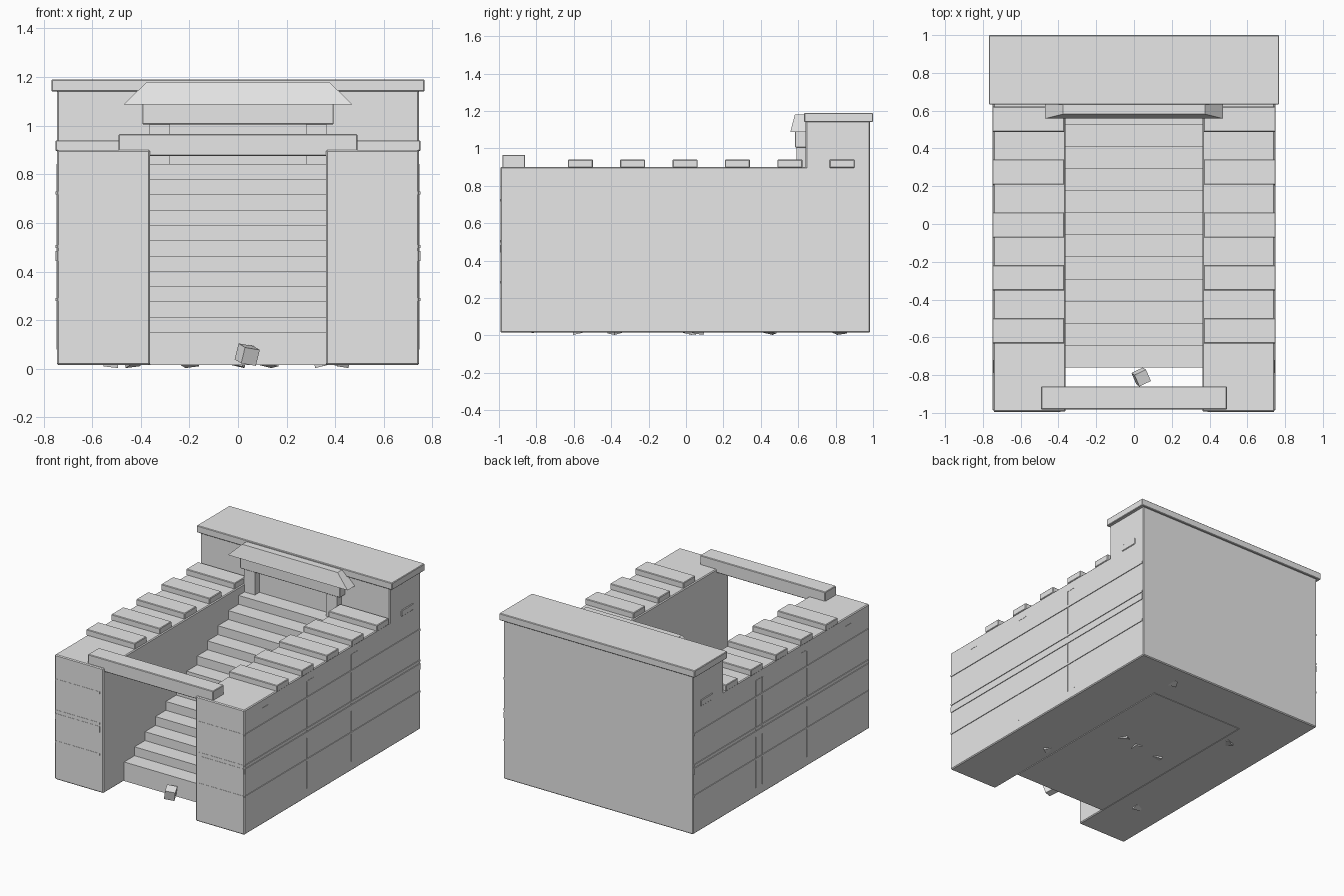
import bpy, bmesh
from mathutils import Euler

if "Cube" in bpy.data.objects:
    bpy.data.objects.remove(bpy.data.objects["Cube"])

stone = bpy.data.materials.new("pale_stone")
stone.diffuse_color = (0.8, 0.8, 0.8, 1)
stone.use_nodes = True
stone.node_tree.nodes["Principled BSDF"].inputs["Base Color"].default_value = stone.diffuse_color


def finish(name, bm, bevel=0):
    me = bpy.data.meshes.new(name)
    bm.to_mesh(me)
    bm.free()
    ob = bpy.data.objects.new(name, me)
    bpy.context.collection.objects.link(ob)
    me.materials.append(stone)
    if bevel:
        m = ob.modifiers.new("bevel", 'BEVEL')
        m.width, m.segments = bevel, 1
    return ob


def box(name, x0, x1, y0, y1, z0, z1, bevel=0):
    bm = bmesh.new()
    bmesh.ops.create_cube(bm, size=1)
    for v in bm.verts:
        v.co = (x1 if v.co.x > 0 else x0, y1 if v.co.y > 0 else y0, z1 if v.co.z > 0 else z0)
    return finish(name, bm, bevel)


def pair(name, x0, x1, *rest):
    box(name + "_right", x0, x1, *rest)
    box(name + "_left", -x1, -x0, *rest)


# side walls, rear block and its cap
pair("side_wall", 0.362, 0.745, -0.993, 0.66, 0.015, 0.90, 0.006)
box("rear_block", -0.745, 0.745, 0.64, 0.985, 0.015, 1.15, 0.006)
box("rear_cap", -0.768, 0.768, 0.632, 1.0, 1.14, 1.19, 0.004)

# staircase as one stepped profile pushed across the passage
N, Y0, Y1, DZ = 12, -0.76, 0.642, 0.0629
dy = (Y1 - Y0) / N
prof = [(Y0, 0.015)]
for i in range(N):
    z = 0.15 + i * DZ
    prof += [(Y0 + i * dy, z), (Y0 + (i + 1) * dy, z)]
prof.append((Y1, 0.015))
bm = bmesh.new()
face = bm.faces.new([bm.verts.new((-0.363, y, z)) for y, z in prof])
ext = bmesh.ops.extrude_face_region(bm, geom=[face])
for g in ext["geom"]:
    if isinstance(g, bmesh.types.BMVert):
        g.co.x = 0.363
bmesh.ops.recalc_face_normals(bm, faces=bm.faces)
finish("staircase", bm)

# flat coping slabs along the wall tops
for k in range(6):
    y = -0.565 + k * 0.28
    pair("coping_slab_%d" % k, 0.368, 0.75, y - 0.067, y + 0.067, 0.895, 0.94, 0.004)

# beam across the front opening
box("front_beam", -0.492, 0.492, -0.982, -0.86, 0.875, 0.965, 0.004)

# small gate at the head of the stairs
pair("gate_post", 0.28, 0.365, 0.59, 0.645, 0.84, 1.02)
box("gate_lintel", -0.393, 0.393, 0.583, 0.645, 1.005, 1.09, 0.003)
bm = bmesh.new()
bmesh.ops.create_cube(bm, size=1)
for v in bm.verts:
    top = v.co.z > 0
    sx, sy = (1 if v.co.x > 0 else -1), v.co.y > 0
    v.co = (sx * (0.375 if top else 0.47), 0.66 if sy else (0.582 if top else 0.558),
            1.18 if top else 1.088)
finish("gate_roof", bm)

# thin masonry joints on the outer sides and the front ends
for k, (z0, z1) in enumerate([(0.278, 0.291), (0.443, 0.484), (0.497, 0.51), (0.716, 0.73)]):
    pair("joint_band_%d" % k, 0.74, 0.75, -0.985, 0.978, z0, z1)
    pair("front_joint_%d" % k, 0.39, 0.74, -0.9945, -0.985, z0, z1)
for k, y in enumerate([-0.292, 0.208, 0.28]):
    pair("upright_joint_%d" % k, 0.74, 0.747, y - 0.003, y + 0.003, 0.08, 0.84)
for k, (y0, y1) in enumerate([(-0.79, -0.72), (-0.29, -0.22), (0.21, 0.28)]):
    pair("short_joint_%d" % k, 0.74, 0.747, y0, y1, 0.836, 0.842)


def stone_block(name, loc, size, rot):
    bm = bmesh.new()
    bmesh.ops.create_cube(bm, size=1)
    r = Euler(rot).to_matrix()
    for v in bm.verts:
        v.co = r @ v.co
        for i in range(3):
            v.co[i] = v.co[i] * size + loc[i]
    return finish(name, bm)


# loose rock at the foot of the stairs, and chips poking out underneath
stone_block("loose_rock", (0.038, -0.81, 0.058), 0.068, (0.25, 0.15, 0.45))
spots = [(-0.52, -0.58), (0.42, -0.38), (0.0, 0.03), (0.13, 0.06), (-0.2, 0.0),
         (-0.43, 0.45), (0.35, 0.82)]
for k, (x, y) in enumerate(spots):
    stone_block("buried_chip_%d" % k, (x, y, 0.042), 0.06, (0.22, 0.12, 0.7 * k))
